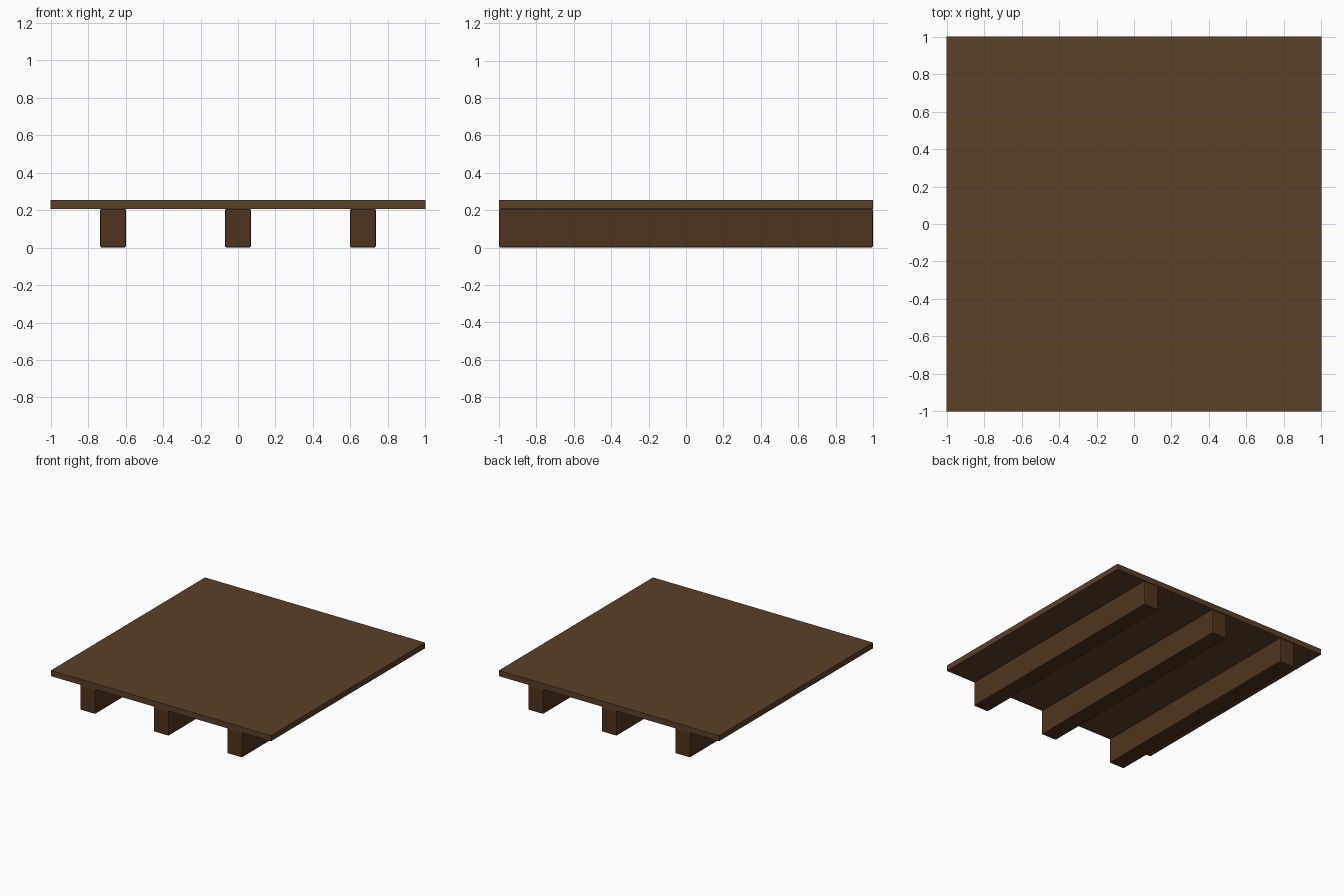
import bpy

if "Cube" in bpy.data.objects:
    bpy.data.objects.remove(bpy.data.objects["Cube"])


def material(name, color):
    mat = bpy.data.materials.new(name)
    mat.diffuse_color = (*color, 1.0)
    mat.use_nodes = True
    mat.node_tree.nodes["Principled BSDF"].inputs["Base Color"].default_value = mat.diffuse_color
    return mat


def box(name, center, size, mat, bevel=0.0):
    bpy.ops.mesh.primitive_cube_add(size=1, location=center)
    obj = bpy.context.object
    obj.name = name
    obj.scale = size
    bpy.ops.object.transform_apply(location=False, rotation=False, scale=True)
    obj.data.materials.append(mat)
    if bevel:
        mod = obj.modifiers.new("edge_bevel", "BEVEL")
        mod.width = bevel
        mod.segments = 2
    return obj


deck_wood = material("deck_wood", (0.105, 0.052, 0.022))
beam_wood = material("beam_wood", (0.078, 0.034, 0.013))

# Flat square deck
box("deck", (0, 0, 0.230), (2.0, 2.0, 0.046), deck_wood)

# Three support beams running front to back, with softened edges
for side, x in (("left", -0.667), ("middle", 0.0), ("right", 0.667)):
    box(f"{side}_beam", (x, 0, 0.1035), (0.137, 1.998, 0.207), beam_wood, 0.008)
